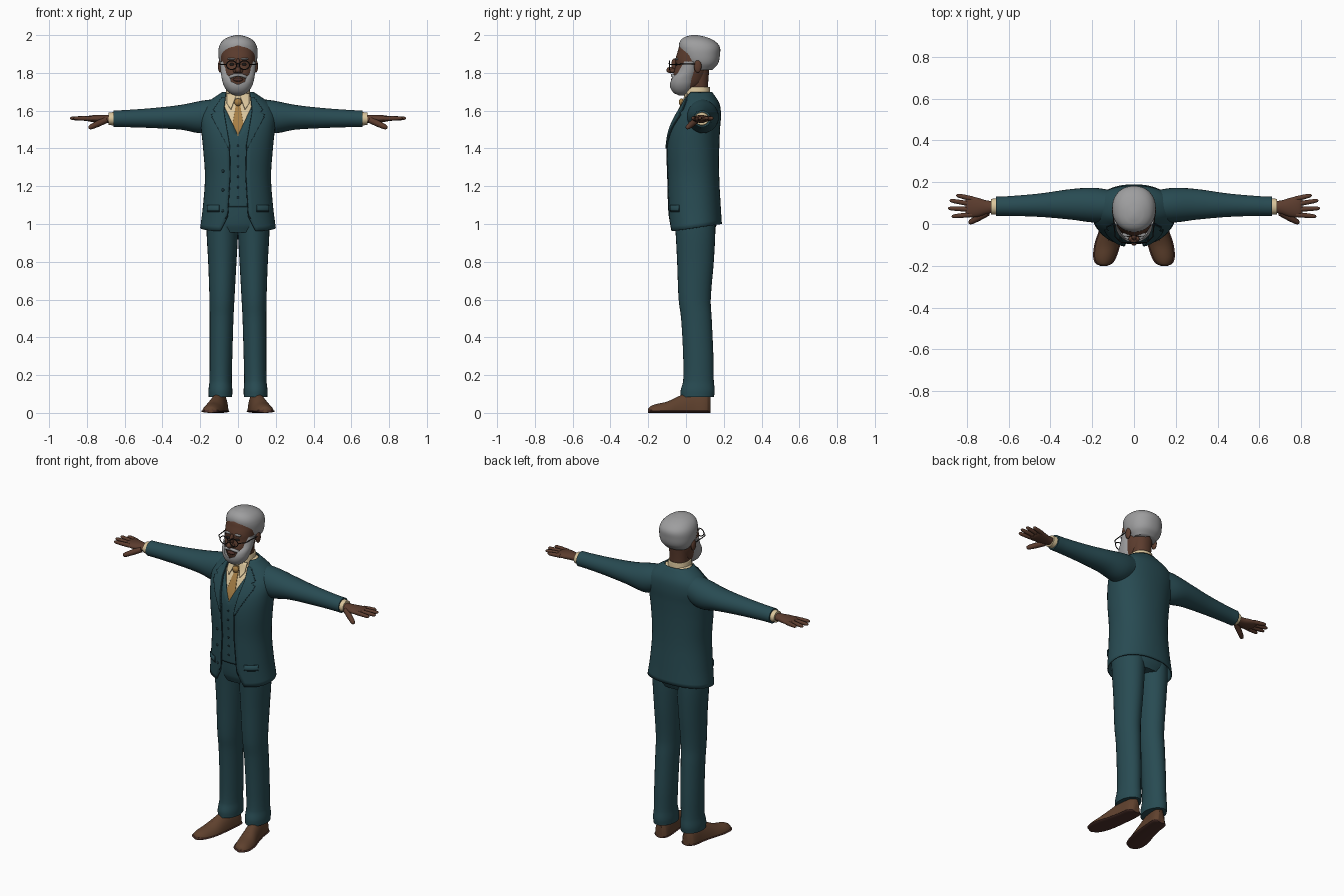
import bpy, bmesh, math
from mathutils import Vector, Matrix

cube = bpy.data.objects.get("Cube")
if cube:
    bpy.data.objects.remove(cube, do_unlink=True)


def material(name, *rgb):
    mat = bpy.data.materials.new(name)
    mat.use_nodes = True
    mat.diffuse_color = (*rgb, 1)
    mat.node_tree.nodes["Principled BSDF"].inputs["Base Color"].default_value = (*rgb, 1)
    return mat


suit = material("teal cloth", .021, .07, .085)
seam = material("dark teal", .01, .03, .038)
skin = material("brown skin", .105, .045, .027)
lip = material("dark lip", .075, .03, .023)
grey = material("grey hair", .34, .34, .345)
cream = material("cream shirt", .7, .56, .33)
gold = material("gold tie", .38, .21, .06)
leather = material("brown leather", .115, .053, .027)
black = material("black wire", .015, .013, .012)


def make(name, verts, faces, mat, mirror=True, thick=0, closed=True):
    mesh = bpy.data.meshes.new(name)
    mesh.from_pydata(verts, [], faces)
    if closed:
        bm = bmesh.new()
        bm.from_mesh(mesh)
        bmesh.ops.recalc_face_normals(bm, faces=bm.faces)
        bm.to_mesh(mesh)
        bm.free()
    mesh.shade_smooth()
    mesh.set_sharp_from_angle(angle=math.radians(50))
    mesh.materials.append(mat)
    obj = bpy.data.objects.new(name, mesh)
    bpy.context.collection.objects.link(obj)
    if mirror:
        obj.modifiers.new("mirror", 'MIRROR')
    if thick:
        solid = obj.modifiers.new("thickness", 'SOLIDIFY')
        solid.thickness = thick
        solid.offset = -1
    return obj


def linear(table, t):
    # Straight interpolation in a table of (position, value)
    if t <= table[0][0]:
        return table[0][1]
    for (a, va), (b, vb) in zip(table, table[1:]):
        if t <= b:
            return va + (vb - va) * (t - a) / (b - a)
    return table[-1][1]


def sample(rows, t):
    # Smooth interpolation of cross-sections
    last = len(rows) - 1
    i = max([k for k in range(last) if rows[k][0] <= t + 1e-6] or [0])
    a, b = rows[i], rows[i + 1]
    before, after = rows[max(i - 1, 0)], rows[min(i + 2, last)]
    h = b[0] - a[0]
    f = (t - a[0]) / h
    out = []
    for p, u, v, n in zip(before[1:], a[1:], b[1:], after[1:]):
        mu = (v - p) / (b[0] - before[0]) * h
        mv = (n - u) / (after[0] - a[0]) * h
        out.append(u + f * mu + f * f * (3 * (v - u) - 2 * mu - mv)
                   + f ** 3 * (2 * (u - v) + mu + mv))
    return out


def levels(rows, low, high, steps=5):
    ts = [a[0] + (b[0] - a[0]) * k / steps for a, b in zip(rows, rows[1:]) for k in range(steps)]
    return [low] + [t for t in ts if low + .002 < t < high - .002] + [high]


def skin_rings(rings, wrap, cap):
    n, m = len(rings[0]), len(rings)
    faces = [(j * n + i, j * n + (i + 1) % n, (j + 1) * n + (i + 1) % n, (j + 1) * n + i)
             for j in range(m - 1) for i in range(n if wrap else n - 1)]
    if cap:
        faces += [tuple(reversed(range(n))), tuple(range((m - 1) * n, m * n))]
    return [p for ring in rings for p in ring], faces


def loft(name, rows, axis, mat, mirror=True, floor=-9, n=28):
    # Closed tube of rounded sections; rows: (position, centre, centre, radius, radius)
    rings = []
    for t in levels(rows, rows[0][0], rows[-1][0]):
        c, d, r, s = sample(rows, t)
        ring = []
        for k in range(n):
            a = math.tau * k / n
            p = [c + r * math.cos(a), d + s * math.sin(a)]
            p.insert(axis, t)
            p[2] = max(p[2], floor)
            ring.append(p)
        rings.append(ring)
    return make(name, *skin_rings(rings, True, True), mat, mirror)


def shell(name, rows, mat, inner=0, outer=None, low=None, high=None,
          inset=0, thick=0, cap=False, tilt=0, n=22):
    # Mirrored half shell between two widths; rows: (z, centre y, radius x, radius y)
    rings = []
    for z in levels(rows, low or rows[0][0], high or rows[-1][0]):
        cy, rx, ry = sample(rows, z)
        rx, ry = rx - inset, ry - inset

        def angle(width):
            w = linear(width, z) if isinstance(width, list) else width
            return math.asin(min(w / rx, 1) ** 1.1)
        start, end = angle(inner), math.pi if outer is None else angle(outer)
        ring = []
        for k in range(n + 1):
            a = start + (end - start) * k / n
            s, c = max(math.sin(a), 0), math.cos(a)
            y = -ry * math.copysign(abs(c) ** .91, c)
            x = 0 if s < 1e-6 else rx * s ** .91
            ring.append((x, cy + y, z + tilt * y * max(0, 1.2 - z)))
        rings.append(ring)
    return make(name, *skin_rings(rings, False, cap), mat, True, thick, closed=False)


def tube(name, points, radii, mat, mirror=True, n=10):
    points = [Vector(p) for p in points]
    span = points[-1] - points[0]
    ref = Vector((0, 0, 1)) if abs(span.y) > .5 * span.length else Vector((0, 1, 0))
    rings = []
    for i, p in enumerate(points):
        d = points[min(i + 1, len(points) - 1)] - points[max(i - 1, 0)]
        u = d.cross(ref).normalized()
        v = d.cross(u).normalized()
        r = radii[i] if isinstance(radii, list) else radii
        rings.append([p + r * (u * math.cos(math.tau * k / n) + v * math.sin(math.tau * k / n))
                      for k in range(n)])
    return make(name, *skin_rings(rings, True, True), mat, mirror)


def ball(name, centre, size, mat, mirror=None):
    bm = bmesh.new()
    bmesh.ops.create_uvsphere(bm, u_segments=20, v_segments=12, radius=1,
                              matrix=Matrix.Translation(centre) @ Matrix.Diagonal((*size, 1)))
    verts = [v.co.copy() for v in bm.verts]
    faces = [[v.index for v in f.verts] for f in bm.faces]
    bm.free()
    return make(name, verts, faces, mat, centre[0] > 0 if mirror is None else mirror)


# Jacket, waistcoat and shirt share one torso profile
torso = [(.98, .05, .2, .14), (1.1, .043, .185, .14), (1.25, .038, .175, .138),
         (1.4, .036, .185, .14), (1.5, .045, .195, .135), (1.58, .065, .2, .12),
         (1.64, .078, .165, .098), (1.7, .07, .082, .068)]
opening = [(.98, .095), (1.05, .055), (1.25, .042), (1.42, .045), (1.6, .075), (1.7, .065)]
shell("jacket", torso, suit, opening, thick=.007, tilt=.65)
shell("waistcoat", torso, suit, [(1.47, 0), (1.66, .09)], low=1.09, high=1.68, inset=.008, thick=.005)
shell("shirt", torso, cream, low=1.4, inset=.016, cap=True)
lapel_edge = [(1.4, .048), (1.56, .135), (1.585, .14), (1.59, .11), (1.6, .135), (1.67, .085)]
shell("lapels", torso, suit, opening, lapel_edge, 1.4, 1.67, -.007, .008)
shell("lapel_seams", torso, seam, [(z, w - .002) for z, w in lapel_edge],
      [(z, w + .003) for z, w in lapel_edge], 1.4, 1.66, -.003, .004)
shell("pocket_flaps", torso, suit, .1, .165, 1.07, 1.1, -.005, .006)
shell("pocket_seams", torso, seam, .1, .165, 1.064, 1.07, -.003, .004)
shell("front_edges", torso, seam, [(z, w - .002) for z, w in opening],
      [(z, w + .002) for z, w in opening], 1.03, 1.4, -.002, .006)

# Neckwear
shell("tie", torso, gold, 0, [(1.46, .032), (1.52, .03), (1.63, .012)], 1.45, 1.66, .01, .004)
ball("tie_knot", (0, -.024, 1.645), (.02, .014, .02), gold)
shell("collar_points", torso, cream, [(1.61, .036), (1.69, .006)],
      [(1.61, .04), (1.64, .06), (1.69, .06)], 1.61, 1.69, -.004, .005)
shell("shirt_collar", [(1.66, .06, .068, .07), (1.7, .06, .064, .068), (1.725, .062, .06, .064)],
      cream, thick=.008)

# Buttons
for k in range(6):
    z = 1.14 + k * .055
    cy, rx, ry = sample(torso, z)
    ball("waistcoat_button", (0, cy - ry + .007, z), (.006, .004, .006), seam)
for z in (1.07, 1.18, 1.28):
    cy, rx, ry = sample(torso, z)
    ball("jacket_button", (-.08, cy - ry * .92, z), (.008, .005, .008), seam)

# Trousers
shell("trouser_seat", [(.955, .05, .14, .095), (1., .05, .165, .112), (1.13, .045, .165, .115)],
      suit, cap=True)
loft("trouser_legs", [(.085, .093, .06, .062, .088), (.12, .093, .062, .063, .09),
                      (.17, .092, .066, .059, .081), (.3, .09, .065, .06, .08),
                      (.5, .087, .055, .063, .081), (.6, .085, .046, .066, .085),
                      (.8, .083, .05, .075, .097), (.95, .083, .05, .083, .105),
                      (1.08, .082, .045, .083, .11)], 2, suit)

# Shoes
shoe = [(-.2, .145, 0, .012, .022), (-.19, .144, 0, .034, .034), (-.16, .14, 0, .05, .046),
        (-.1, .128, 0, .057, .06), (-.03, .112, 0, .051, .092), (.04, .1, 0, .046, .115),
        (.11, .093, 0, .041, .11), (.13, .091, 0, .022, .09)]
loft("shoes", shoe, 1, leather, floor=.006)
loft("soles", [(y, x, .009, r + .005, .009) for y, x, z, r, h in shoe], 1, lip)
for y in (-.035, -.055, -.075):
    x, z, r, h = sample(shoe, y)
    tube("shoe_lace", [(x + s * .022, y, h * (.95 - .1 * abs(s))) for s in (-1, 0, 1)], .004, lip)

# Sleeves, cuffs and hands
loft("sleeves", [(.1, .085, 1.585, .075, .078), (.19, .09, 1.567, .083, .086),
                 (.3, .094, 1.565, .073, .066), (.45, .09, 1.561, .056, .053),
                 (.6, .086, 1.558, .047, .045), (.66, .085, 1.557, .046, .044)], 0, suit)
loft("shirt_cuffs", [(.65, .084, 1.557, .039, .036), (.685, .083, 1.557, .037, .033)], 0, cream)
loft("palms", [(.67, .082, 1.556, .026, .022), (.71, .08, 1.556, .034, .021),
               (.75, .08, 1.557, .046, .02), (.79, .083, 1.558, .05, .015),
               (.805, .083, 1.558, .042, .008)], 0, skin)


def finger(name, base, tip, r):
    a, b = Vector(base), Vector(tip)
    tube(name, [a.lerp(b, f) for f in (0, .5, .85, .96, 1)], [r, r * .95, r * .8, r * .55, r * .2], skin)


for base_y, tip_x, tip_y in ((.121, .85, .138), (.095, .882, .113), (.07, .89, .075), (.045, .872, .036)):
    finger("finger", (.775, base_y, 1.558), (tip_x, tip_y, 1.56), .0125)
finger("thumb", (.7, .055, 1.55), (.79, .004, 1.508), .017)

# Head
shell("neck", [(1.62, .06, .06, .06), (1.72, .06, .055, .056), (1.84, .065, .06, .06)], skin)
shell("head", [(1.7, 0, .04, .045), (1.74, .012, .065, .075), (1.79, .02, .079, .087),
               (1.84, .03, .087, .085), (1.87, .04, .09, .096), (1.91, .055, .092, .1),
               (1.95, .055, .08, .084), (1.985, .05, .03, .03)], skin, cap=True)
ball("ears", (.095, .062, 1.835), (.011, .02, .034), skin)
ball("nose_bridge", (0, -.06, 1.845), (.012, .018, .032), skin)
ball("nose_tip", (0, -.08, 1.815), (.016, .024, .017), skin)
ball("nostrils", (.015, -.071, 1.811), (.011, .014, .011), skin)
ball("lips", (0, -.067, 1.764), (.026, .013, .01), lip)
ball("eyes", (.032, -.05, 1.845), (.013, .007, .007), black)
ball("eyebrows", (.034, -.05, 1.874), (.022, .011, .006), grey)

# Hair and beard
shell("hair", [(1.815, .085, .07, .055), (1.85, .08, .095, .09), (1.9, .075, .104, .105),
               (1.94, .07, .1, .108), (1.97, .06, .082, .09), (1.99, .05, .05, .056),
               (2., .045, .012, .015)], grey,
      [(1.82, .068), (1.92, .064), (1.937, .045), (1.942, 0)], cap=True)
shell("beard", [(1.68, -.022, .014, .014), (1.695, -.024, .047, .042), (1.73, -.02, .074, .065),
                (1.77, -.01, .086, .071), (1.81, .01, .092, .062), (1.86, .022, .096, .052)], grey,
      [(1.742, 0), (1.75, .034), (1.775, .042), (1.8, .064), (1.86, .07)], cap=True)
tube("moustache", [(0, -.073, 1.789), (.02, -.072, 1.787), (.04, -.06, 1.779), (.052, -.045, 1.765)],
     [.007, .009, .009, .004], grey)

# Spectacles
circle = [math.tau * k / 28 for k in range(29)]
tube("spectacle_rims", [(.034 + .027 * math.cos(a), -.088, 1.841 + .023 * math.sin(a)) for a in circle],
     .0028, black)
tube("spectacle_bridge", [(-.009, -.088, 1.846), (0, -.09, 1.85), (.009, -.088, 1.846)], .0028, black, False)
tube("spectacle_arms", [(.061, -.088, 1.845), (.09, -.06, 1.845), (.101, .06, 1.848)], .0028, black)
